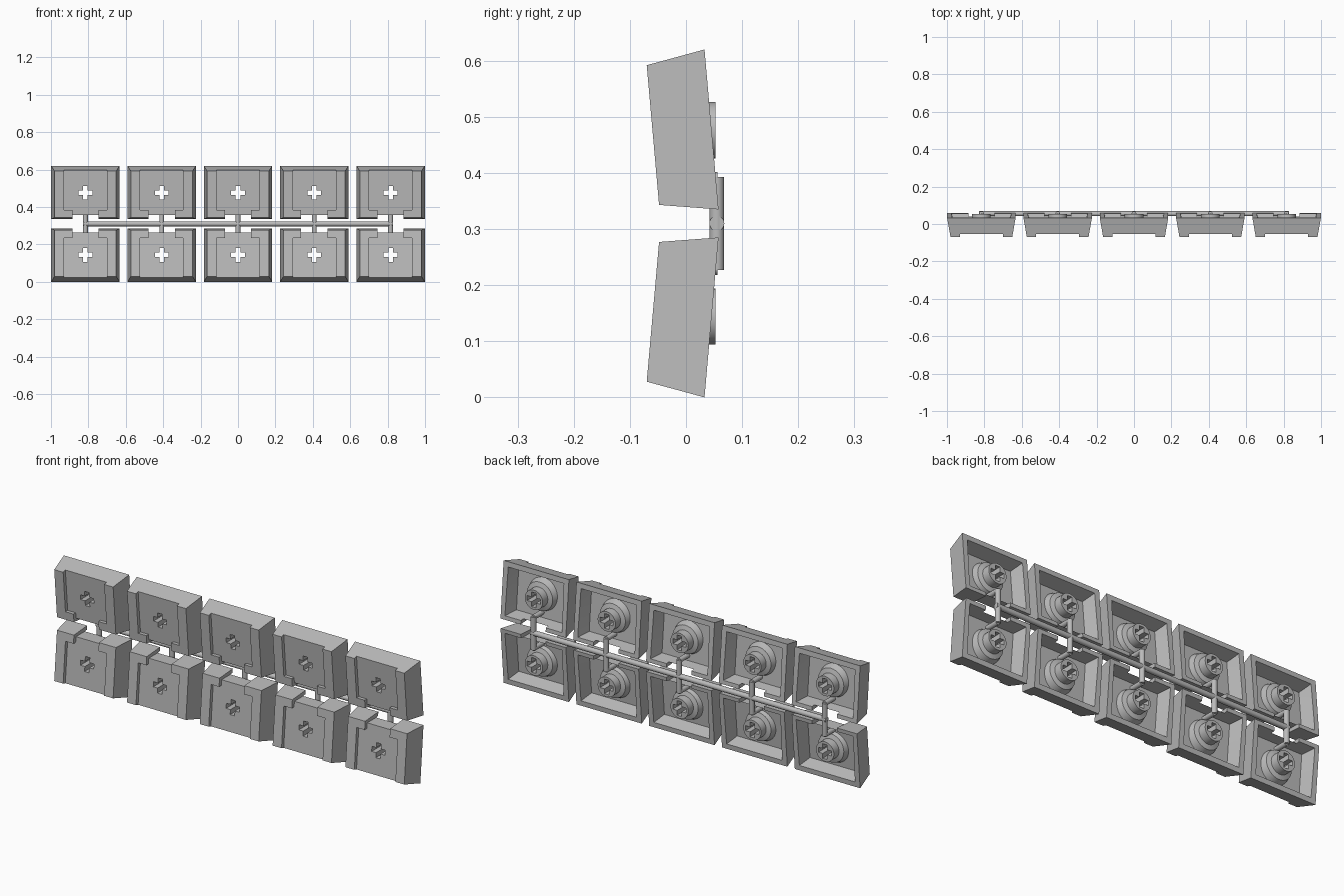
import bpy, bmesh, math
from mathutils import Matrix, Vector

cube = bpy.data.objects.get("Cube")
if cube:
    bpy.data.objects.remove(cube, do_unlink=True)

MID_Z = 0.31      # height of the runner, which mirrors the two rows
PITCH = 0.408
STEM_Z = 0.476

grey = bpy.data.materials.new("grey_plastic")
grey.use_nodes = True
grey.diffuse_color = (0.5, 0.5, 0.5, 1)
grey.node_tree.nodes["Principled BSDF"].inputs["Base Color"].default_value = (0.5, 0.5, 0.5, 1)


def add_object(name, bm):
    bmesh.ops.recalc_face_normals(bm, faces=bm.faces)
    mesh = bpy.data.meshes.new(name)
    bm.to_mesh(mesh)
    bm.free()
    mesh.materials.append(grey)
    obj = bpy.data.objects.new(name, mesh)
    bpy.context.collection.objects.link(obj)
    return obj


def loft(name, front_half, front, back_half, back):
    """Convex block between a front and a back edge given as (y, z) pairs."""
    bm = bmesh.new()
    for half, pairs in ((front_half, front), (back_half, back)):
        for y, z in pairs:
            for x in (-half, half):
                bm.verts.new((x, y, z))
    bmesh.ops.convex_hull(bm, input=bm.verts)
    return add_object(name, bm)


def box(name, half, y0, y1, z0, z1):
    return loft(name, half, [(y0, z0), (y0, z1)], half, [(y1, z0), (y1, z1)])


def lathe(name, profile, z, sides=32):
    """Turned solid around the y axis, from (radius, y) pairs."""
    bm = bmesh.new()
    rings = []
    for r, y in profile:
        angles = [2 * math.pi * i / sides for i in range(sides)]
        rings.append([bm.verts.new((r * math.cos(a), y, z + r * math.sin(a))) for a in angles])
    for a, b in zip(rings, rings[1:]):
        for i in range(sides):
            j = (i + 1) % sides
            bm.faces.new((a[i], a[j], b[j], b[i]))
    bm.faces.new(rings[0])
    bm.faces.new(rings[-1])
    return add_object(name, bm)


def rod(name, start, end, radius):
    start, end = Vector(start), Vector(end)
    axis = end - start
    turn = axis.to_track_quat('Z', 'Y').to_matrix().to_4x4()
    bm = bmesh.new()
    bmesh.ops.create_cone(bm, cap_ends=True, segments=20, radius1=radius, radius2=radius,
                          depth=axis.length,
                          matrix=Matrix.Translation((start + end) / 2) @ turn)
    return add_object(name, bm)


def combine(obj, steps):
    """Apply a list of (operation, helper) booleans and remove the helpers."""
    for operation, helper in steps:
        helper.hide_render = True
        mod = obj.modifiers.new("combine", 'BOOLEAN')
        mod.operation, mod.object, mod.solver = operation, helper, 'EXACT'
    bpy.context.view_layer.update()
    graph = bpy.context.evaluated_depsgraph_get()
    mesh = bpy.data.meshes.new_from_object(obj.evaluated_get(graph))
    obj.modifiers.clear()
    obj.data = mesh
    mesh.materials.clear()
    mesh.materials.append(grey)
    for _, helper in steps:
        bpy.data.objects.remove(helper, do_unlink=True)


def recess_y(z):
    return -0.052 + (0.592 - z) * 0.088


def recess(half, z0, z1):
    return loft("recess_cutter", half, [(-0.2, z0), (-0.2, z1)],
                half, [(recess_y(z0), z0), (recess_y(z1), z1)])


# Tapered hollow cap with a sunken front panel and a notch toward the runner
cap = loft("upper_cap", 0.165, [(-0.07, 0.592), (-0.048, 0.343)],
           0.183, [(0.033, 0.62), (0.058, 0.335)])
cavity = loft("cavity_cutter", 0.142, [(-0.03, 0.575), (-0.011, 0.364)],
              0.164, [(0.075, 0.606), (0.075, 0.352)])
stem = lathe("stem_core", [(0.085, -0.035), (0.072, 0.005), (0.05, 0.012), (0.05, 0.053)], STEM_Z)
combine(cap, [
    ('DIFFERENCE', cavity),
    ('UNION', stem),
    ('DIFFERENCE', recess(0.115, 0.385, 0.7)),
    ('DIFFERENCE', recess(0.07, 0.3, 0.39)),
    ('DIFFERENCE', box("notch_cutter", 0.07, -0.2, 0.2, 0.25, 0.357)),
    ('DIFFERENCE', box("cross_bar_cutter", 0.037, -0.3, 0.3, STEM_Z - 0.0125, STEM_Z + 0.0125)),
    ('DIFFERENCE', box("cross_post_cutter", 0.0125, -0.3, 0.3, STEM_Z - 0.037, STEM_Z + 0.037)),
])

# Mirrored mesh for the lower row
bm = bmesh.new()
bm.from_mesh(cap.data)
for v in bm.verts:
    v.co.z = 2 * MID_Z - v.co.z
lower = add_object("lower_cap", bm)

# Runner with one sprue and two short gates per column
parts = [cap, lower]
parts.append(rod("runner", (-2 * PITCH - 0.012, 0.055, MID_Z), (2 * PITCH + 0.012, 0.055, MID_Z), 0.0133))
sprue = rod("sprue", (0, 0.055, MID_Z - 0.083), (0, 0.055, MID_Z + 0.083), 0.013)
parts.append(sprue)
gates = []
for label, side in (("upper", 1), ("lower", -1)):
    z = MID_Z + side * 0.079
    gates.append(rod(label + "_gate", (0, -0.025, z), (0, 0.056, z), 0.0125))
parts += gates

bpy.ops.object.select_all(action='DESELECT')
for obj in parts:
    obj.select_set(True)
bpy.context.view_layer.objects.active = cap
bpy.ops.object.shade_smooth_by_angle(angle=math.radians(30))

# Repeat the column five times
for obj in [cap, lower, sprue] + gates:
    for i in range(-2, 3):
        item = obj
        if i != -2:
            item = obj.copy()
            bpy.context.collection.objects.link(item)
        item.location.x = i * PITCH
